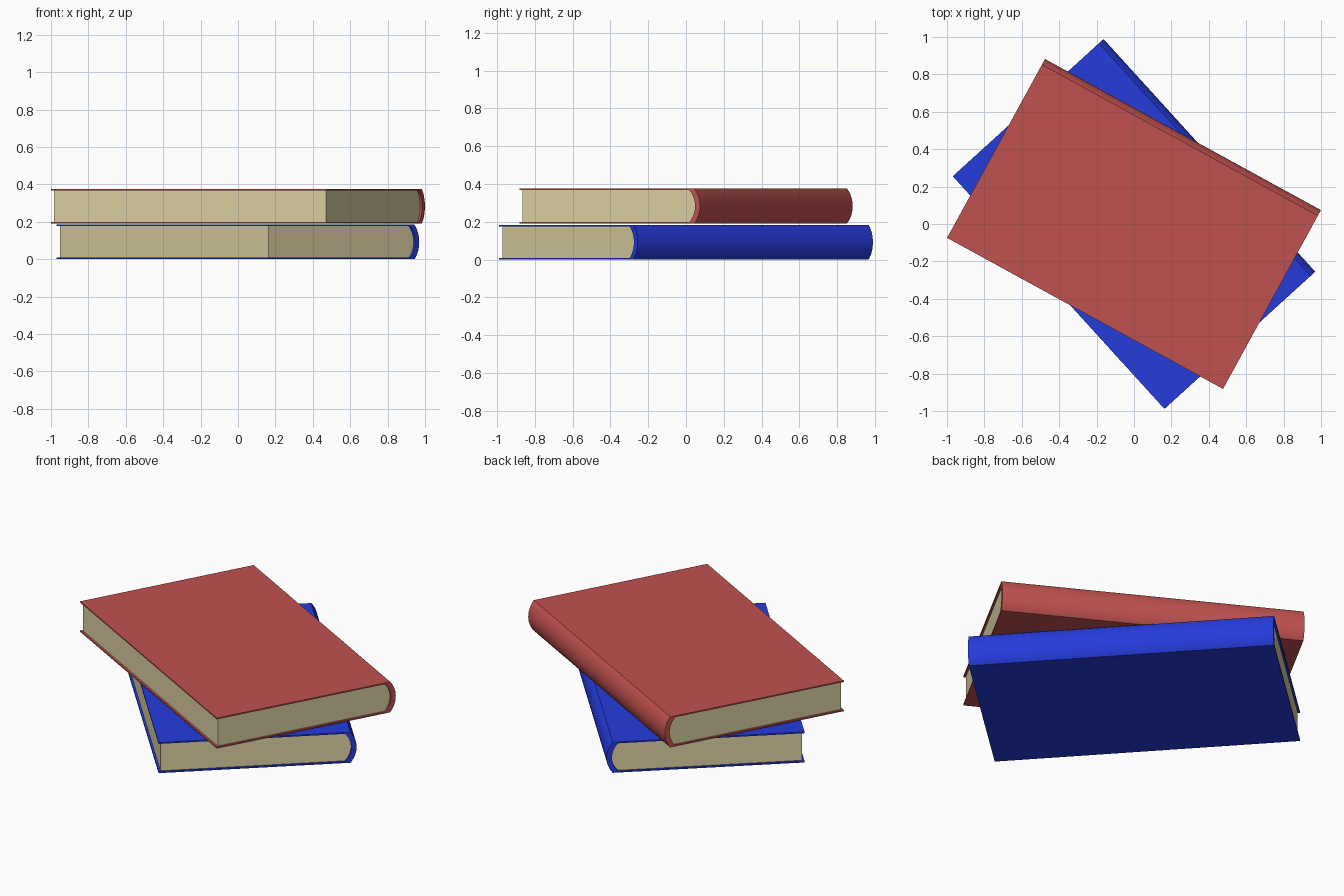
import bpy, math

if "Cube" in bpy.data.objects:
    bpy.data.objects.remove(bpy.data.objects["Cube"])

LENGTH, WIDTH, THICK = 1.682, 1.09, 0.184   # along spine, across, height
BOARD, SPINE, BULGE = 0.008, 0.03, 0.034    # cover thickness, spine thickness, spine rounding
INSET, SEGS = 0.012, 16                     # page margin, spine arc steps


def material(name, color):
    m = bpy.data.materials.new(name)
    m.diffuse_color = (*color, 1)
    m.use_nodes = True
    m.node_tree.nodes["Principled BSDF"].inputs["Base Color"].default_value = m.diffuse_color
    return m


def arc(edge_y, half, bulge):
    # rounded (y, z) curve from bottom to top, bulging to +y
    r = (half * half + bulge * bulge) / (2 * bulge)
    a = math.asin(half / r)
    pts = []
    for i in range(SEGS + 1):
        t = -a + 2 * a * i / SEGS
        pts.append((edge_y + bulge - r + r * math.cos(t), r * math.sin(t)))
    return pts


def extrude(name, profile, length, mat, z, angle):
    # sweep a closed (y, z) profile along x
    n = len(profile)
    verts = [(x, y, pz) for x in (-length / 2, length / 2) for y, pz in profile]
    faces = [(n + i, n + (i + 1) % n, (i + 1) % n, i) for i in range(n)]
    faces += [tuple(reversed(range(n))), tuple(range(n, 2 * n))]
    me = bpy.data.meshes.new(name)
    me.from_pydata(verts, [], faces)
    me.materials.append(mat)
    ob = bpy.data.objects.new(name, me)
    bpy.context.collection.objects.link(ob)
    ob.location.z = z + THICK / 2
    ob.rotation_euler.z = math.radians(angle)
    bpy.ops.object.select_all(action='DESELECT')
    ob.select_set(True)
    bpy.context.view_layer.objects.active = ob
    bpy.ops.object.shade_smooth_by_angle(angle=math.radians(25))


def book(name, cover_mat, z, angle):
    half, inner = THICK / 2, THICK / 2 - BOARD
    front, back = -WIDTH / 2, WIDTH / 2
    outer_arc = arc(back - BULGE, half, BULGE)
    inner_arc = arc(back - SPINE - BULGE, inner, BULGE)
    # wrap-around cover with rounded spine
    cover = [(front, -half)] + outer_arc + [(front, half), (front, inner)]
    cover += inner_arc[::-1] + [(front, -inner)]
    extrude(name + "_cover", cover, LENGTH, cover_mat, z, angle)
    # page block fitted inside the spine
    pages = [(front + INSET, -inner)] + inner_arc + [(front + INSET, inner)]
    extrude(name + "_pages", pages, LENGTH - 2 * INSET, paper, z, angle)


paper = material("paper", (0.73, 0.65, 0.37))
book("lower_book", material("blue_cover", (0.019, 0.045, 0.72)), 0.0, -47.7)
book("upper_book", material("red_cover", (0.53, 0.085, 0.08)), 0.191, -28.7)
